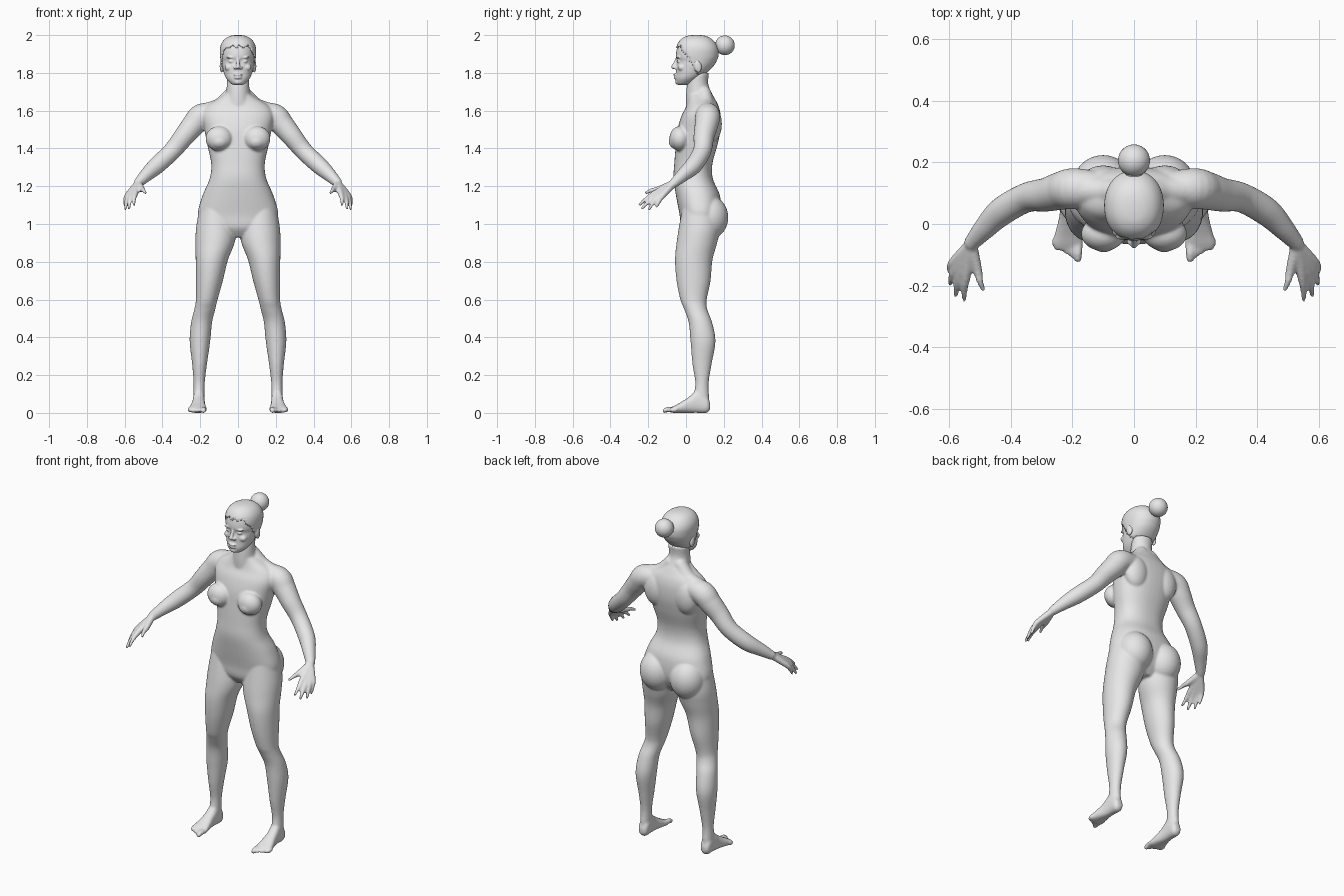
import bpy, bmesh, math
from mathutils import Vector, Matrix

clay = bpy.data.materials.new("clay_grey")
clay.diffuse_color = (0.8, 0.8, 0.8, 1)


def spline(rows, steps=5):
    """Catmull-Rom interpolation of tuples of any length."""
    out = []
    for i in range(len(rows) - 1):
        a, b = rows[max(i - 1, 0)], rows[i]
        c, d = rows[i + 1], rows[min(i + 2, len(rows) - 1)]
        for k in range(steps):
            t = k / steps
            out.append([0.5 * (2 * q + (r - p) * t + (2 * p - 5 * q + 4 * r - s) * t * t
                               + (3 * q - p - 3 * r + s) * t ** 3)
                        for p, q, r, s in zip(a, b, c, d)])
    return out + [list(rows[-1])]


def skin(bm, rings):
    loops = [[bm.verts.new(p) for p in ring] for ring in rings]
    n = len(loops[0])
    for a, b in zip(loops, loops[1:]):
        for i in range(n):
            bm.faces.new((a[i], a[(i + 1) % n], b[(i + 1) % n], b[i]))
    bm.faces.new(loops[0][::-1])
    bm.faces.new(loops[-1])


def loft(bm, rows, axis="z", power=2.0, side=1, n=40, steps=5):
    """Rows are (position on axis, x min, x max, other min, other max)."""
    rings = []
    for t, x0, x1, v0, v1 in spline(rows, steps):
        ring = []
        for i in range(n):
            c, s = math.cos(2 * math.pi * i / n), math.sin(2 * math.pi * i / n)
            u = (x0 + x1) / 2 + (x1 - x0) / 2 * math.copysign(abs(c) ** (2 / power), c)
            v = (v0 + v1) / 2 + (v1 - v0) / 2 * math.copysign(abs(s) ** (2 / power), s)
            ring.append((side * u, v, t) if axis == "z" else (side * u, t, v))
        rings.append(ring)
    skin(bm, rings)


def tube(bm, points, side=1, n=20):
    """Round limb through (x, y, z, radius) points with domed ends."""
    path = spline(points)
    cs = [Vector((side * p[0], p[1], p[2])) for p in path]
    rings = []
    for i, c in enumerate(cs):
        d = (cs[min(i + 1, len(cs) - 1)] - cs[max(i - 1, 0)]).normalized()
        u = d.cross(Vector((0.31, 0.2, 0.93))).normalized()
        v = d.cross(u)
        rings.append([c + path[i][3] * (u * math.cos(2 * math.pi * k / n)
                                        + v * math.sin(2 * math.pi * k / n)) for k in range(n)])
    skin(bm, rings)
    for c, p in ((cs[0], path[0]), (cs[-1], path[-1])):
        ball(bm, c, [p[3]] * 3)


def ball(bm, centre, radii, tilt=0):
    m = (Matrix.Translation(centre) @ Matrix.Rotation(tilt, 4, "X")
         @ Matrix.Diagonal((*radii, 1)))
    bmesh.ops.create_uvsphere(bm, u_segments=28, v_segments=18, radius=1, matrix=m)


def finish(bm, name, voxel=None, smooth=4):
    bmesh.ops.recalc_face_normals(bm, faces=bm.faces)
    me = bpy.data.meshes.new(name)
    bm.to_mesh(me)
    bm.free()
    me.materials.append(clay)
    me.polygons.foreach_set("use_smooth", [True] * len(me.polygons))
    ob = bpy.data.objects.new(name, me)
    bpy.context.collection.objects.link(ob)
    if voxel:
        r = ob.modifiers.new("fuse", "REMESH")
        r.mode, r.voxel_size, r.use_smooth_shade = "VOXEL", voxel, True
        s = ob.modifiers.new("soften", "SMOOTH")
        s.factor, s.iterations = 0.5, smooth
    return ob


# Body: torso and neck
bm = bmesh.new()
torso = [(.93, .07, .01, .12), (.98, .17, -.025, .16), (1.05, .212, -.034, .185),
         (1.15, .188, -.053, .18), (1.24, .15, -.066, .142), (1.32, .142, -.062, .14),
         (1.42, .163, -.054, .167), (1.50, .178, -.045, .183), (1.57, .19, -.025, .184),
         (1.62, .17, .0, .174), (1.66, .11, .01, .155), (1.69, .065, .01, .138)]
loft(bm, [(z, -w, w, f, b) for z, w, f, b in torso], power=2.3)
neck = [(1.62, .085, .0, .165), (1.68, .066, .0, .142), (1.74, .059, .006, .118),
        (1.80, .06, .02, .122)]
loft(bm, [(z, -w, w, f, b) for z, w, f, b in neck])

leg = [(1.08, .03, .205, -.02, .17), (.98, .01, .222, -.038, .18),
       (.90, .018, .225, -.05, .165), (.81, .053, .224, -.058, .14),
       (.70, .08, .223, -.05, .13), (.60, .108, .223, -.03, .11),
       (.55, .12, .231, -.01, .112), (.48, .137, .248, .014, .138),
       (.38, .147, .256, .024, .156), (.26, .164, .243, .034, .136),
       (.16, .176, .235, .049, .12), (.08, .178, .236, .04, .122),
       (.03, .18, .235, .04, .122)]
foot = [(.128, .192, .222, .02, .05), (.11, .177, .236, 0, .09), (.06, .176, .239, 0, .12),
        (.02, .176, .243, 0, .088), (-.03, .169, .256, 0, .055), (-.065, .164, .265, 0, .036),
        (-.085, .172, .255, .004, .024)]
arm = [(.09, .11, 1.585, .055), (.19, .115, 1.572, .066), (.235, .108, 1.525, .062),
       (.285, .095, 1.465, .055), (.35, .085, 1.385, .048), (.43, .04, 1.31, .046),
       (.485, -.015, 1.26, .036), (.525, -.06, 1.22, .026)]
# knuckle and tip of each finger
fingers = [((.543, -.165, 1.163), (.55, -.245, 1.103)),
           ((.563, -.16, 1.15), (.578, -.232, 1.083)),
           ((.578, -.145, 1.147), (.596, -.195, 1.08)),
           ((.585, -.122, 1.152), (.598, -.155, 1.093)),
           ((.508, -.145, 1.185), (.489, -.212, 1.165))]
for s in (1, -1):
    loft(bm, leg, side=s)
    loft(bm, foot, axis="y", side=s, power=2.4)
    for i in range(5):  # toes
        x, r = .182 + .0185 * i, (.0145 if i == 0 else .0105)
        tube(bm, [(x, -.055, .018, r), (x, -.09 + .01 * i, .019, r),
                  (x, -.113 + .0118 * i, .012, r * .9)], side=s)
    tube(bm, arm, side=s, n=32)
    for knuckle, tip in fingers:
        mid = Vector(knuckle).lerp(Vector(tip), .55) + Vector((.003, 0, .004))
        tube(bm, [(.528, -.065, 1.215, .02), (*knuckle, .0155), (*mid, .0115), (*tip, .008)],
             side=s)
    # chest, seat and shoulder blades
    ball(bm, (s * .1, -.032, 1.452), (.072, .056, .066))
    ball(bm, (s * .098, -.045, 1.437), (.05, .047, .042))
    ball(bm, (s * .1, .124, 1.035), (.1, .1, .115))
    ball(bm, (s * .1, .135, 1.53), (.075, .055, .1))
    # collar slope from the neck to the shoulder
    tube(bm, [(.03, .095, 1.69, .04), (.09, .105, 1.625, .045), (.17, .11, 1.59, .05)], side=s)
finish(bm, "body", voxel=.006, smooth=7)

# Head with face features
skull = [(1.736, .022, -.042, .0), (1.745, .04, -.05, .03), (1.77, .062, -.055, .07),
         (1.80, .075, -.053, .11), (1.835, .083, -.052, .143), (1.862, .087, -.047, .158),
         (1.885, .09, -.054, .166), (1.92, .091, -.05, .166), (1.95, .083, -.04, .153),
         (1.975, .064, -.02, .13), (1.99, .037, .008, .1), (1.995, .012, .04, .07)]
bm = bmesh.new()
loft(bm, [(z, -w, w, f, b) for z, w, f, b in skull], power=2.15)
tube(bm, [(0, -.046, 1.878, .008), (0, -.056, 1.855, .009), (0, -.067, 1.832, .012)])
ball(bm, (0, -.056, 1.79), (.023, .011, .007))
ball(bm, (0, -.054, 1.775), (.021, .011, .008))
ball(bm, (0, -.043, 1.752), (.022, .014, .014))
for s in (1, -1):
    ball(bm, (s * .014, -.056, 1.827), (.01, .012, .008))
    ball(bm, (s * .034, -.036, 1.861), (.016, .012, .009))
    ball(bm, (s * .036, -.04, 1.882), (.026, .012, .006))
    ball(bm, (s * .045, -.022, 1.828), (.026, .022, .02))
    ball(bm, (s * .086, .062, 1.835), (.011, .02, .034), tilt=.2)
finish(bm, "head", voxel=.004, smooth=3)

# Close-cropped hair shell, cut along a stepped hairline
bm = bmesh.new()
loft(bm, [(z + .005, -w - .005, w + .005, f - .004, b + .006) for z, w, f, b in skull],
     power=2.15, n=56, steps=4)
cut = []
for f in bm.faces:
    c = f.calc_center_median()
    line = 1.79 + .15 * min(max((.07 - c.y) / .1, 0), 1) + .006 * math.sin(c.x * 150)
    if c.z < line:
        cut.append(f)
bmesh.ops.delete(bm, geom=cut, context="FACES")
hair = finish(bm, "hair_cap")
solid = hair.modifiers.new("thickness", "SOLIDIFY")
solid.thickness, solid.offset = .008, -1

# Bun at the back of the head
bm = bmesh.new()
ball(bm, (0, .206, 1.946), (.052, .052, .052))
ball(bm, (0, .165, 1.935), (.03, .03, .03))
finish(bm, "hair_bun")
